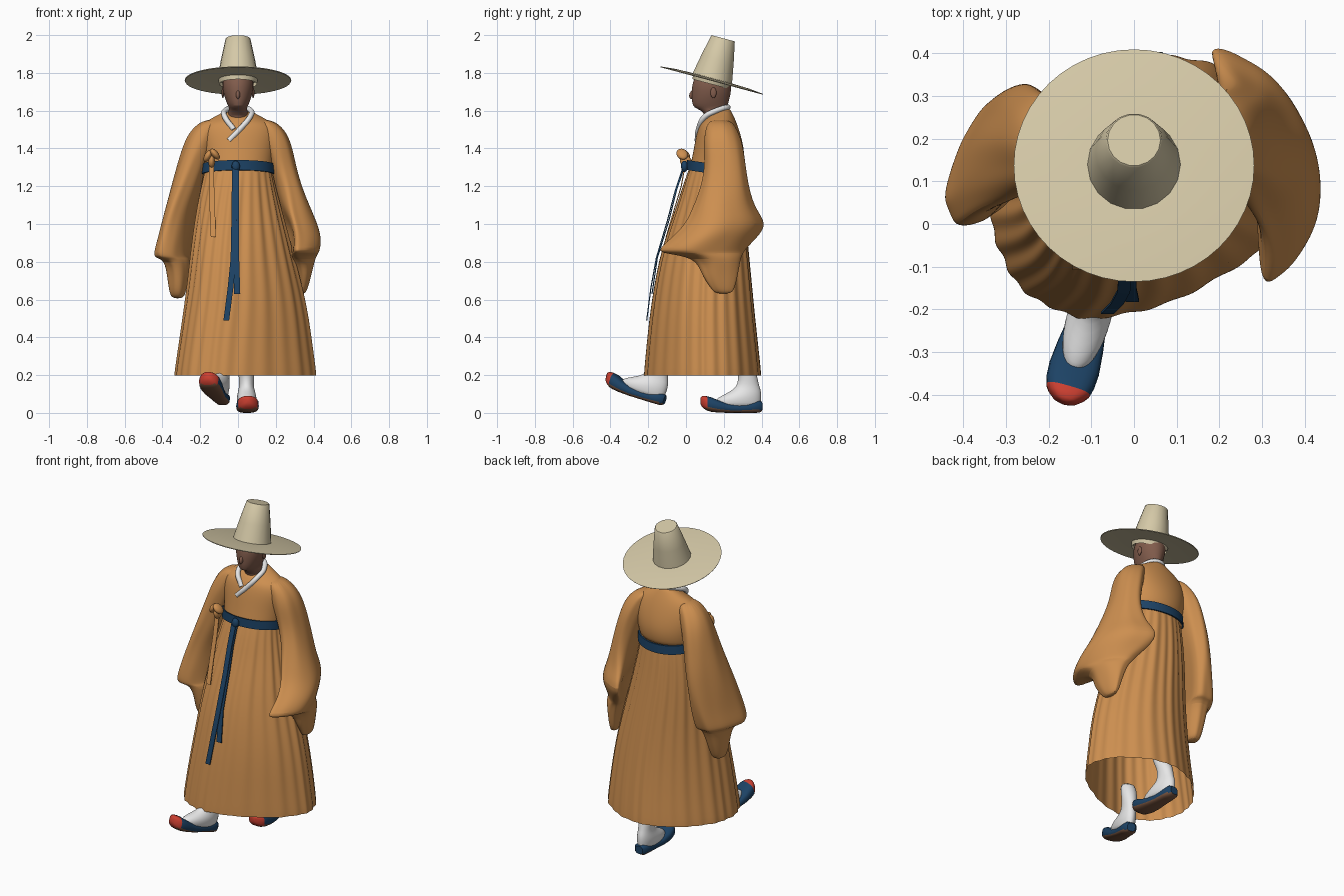
import bpy, bmesh, math
from mathutils import Matrix, Vector

if "Cube" in bpy.data.objects:
    bpy.data.objects.remove(bpy.data.objects["Cube"])


def material(name, rgb):
    m = bpy.data.materials.new(name)
    m.diffuse_color = (*rgb, 1)
    m.use_nodes = True
    m.node_tree.nodes["Principled BSDF"].inputs["Base Color"].default_value = m.diffuse_color
    return m


ORANGE = material("orange cloth", (0.61, 0.275, 0.08))
CREAM = material("cream straw", (0.66, 0.58, 0.385))
BLUE = material("navy blue", (0.012, 0.055, 0.13))
WHITE = material("white cotton", (0.8, 0.8, 0.8))
SKIN = material("brown skin", (0.22, 0.107, 0.072))
RED = material("red toe", (0.6, 0.05, 0.03))
SOLE = material("brown sole", (0.19, 0.09, 0.05))


def finish(name, bm, mats, subsurf=0, matrix=None, angle=45):
    bmesh.ops.recalc_face_normals(bm, faces=bm.faces)
    me = bpy.data.meshes.new(name)
    bm.to_mesh(me)
    bm.free()
    for m in mats:
        me.materials.append(m)
    ob = bpy.data.objects.new(name, me)
    bpy.context.collection.objects.link(ob)
    if matrix:
        ob.matrix_world = matrix
    if subsurf:
        mod = ob.modifiers.new("smooth", 'SUBSURF')
        mod.levels = mod.render_levels = subsurf
    bpy.ops.object.select_all(action='DESELECT')
    bpy.context.view_layer.objects.active = ob
    ob.select_set(True)
    bpy.ops.object.shade_smooth_by_angle(angle=math.radians(angle))
    return ob


def loft(rings, caps=True):
    """Skin closed rings of points into a tube."""
    bm = bmesh.new()
    vs = [[bm.verts.new(p) for p in r] for r in rings]
    n = len(vs[0])
    for a, b in zip(vs, vs[1:]):
        for i in range(n):
            bm.faces.new((a[i], a[(i + 1) % n], b[(i + 1) % n], b[i]))
    if caps:
        bm.faces.new(vs[0])
        bm.faces.new(vs[-1])
    return bm


def ring(z, x0, x1, y0, y1, shear=0.0, bow=0.0, n=24, fold=lambda a: 0, slope=0.0, power=1.0):
    """Horizontal oval fitted to its extents, sheared in x along y and bowed inward at its ends."""
    cx, cy, hx, ry = (x0 + x1) / 2, (y0 + y1) / 2, (x1 - x0) / 2, (y1 - y0) / 2
    rx = hx if bow else math.sqrt(max(hx ** 2 - (shear * ry) ** 2, (0.6 * hx) ** 2))
    pts = []
    for i in range(n):
        a = math.tau * i / n
        f = 1 + fold(a)
        c, s = math.cos(a), math.sin(a)
        dx = rx * f * math.copysign(abs(c) ** power, c)
        dy = ry * f * math.copysign(abs(s) ** power, s)
        pts.append((cx + dx + shear * dy - bow * s * s, cy + dy, z - slope * dy))
    return pts


def ellipsoid(name, loc, size, mat, rot=(0, 0, 0)):
    bm = bmesh.new()
    bmesh.ops.create_uvsphere(bm, u_segments=16, v_segments=10, radius=1)
    bmesh.ops.scale(bm, vec=size, verts=bm.verts)
    e = Matrix.Rotation(rot[2], 4, 'Z') @ Matrix.Rotation(rot[1], 4, 'Y') @ Matrix.Rotation(rot[0], 4, 'X')
    finish(name, bm, [mat], matrix=Matrix.Translation(loc) @ e)


def ribbon(name, path, width, mat, thick=0.006):
    """Flat strip hanging along a path, facing the front."""
    w, t = width / 2, thick / 2
    rings = [[(x - w, y - t, z), (x + w, y - t, z), (x + w, y + t, z), (x - w, y + t, z)]
             for x, y, z in path]
    finish(name, loft(rings), [mat], angle=30)


# Hat: tilted lathe with wide brim, tapering crown and inner band
tilt = Matrix.Translation((0, 0.138, 1.765)) @ Matrix.Rotation(math.radians(-15), 4, 'X')


def lathe(name, profile, n, mat, caps=True):
    finish(name, loft([ring(z, -r, r, -r, r, n=n) for r, z in profile], caps), [mat], matrix=tilt, angle=35)


lathe("hat_brim", [(0.1, -0.002), (0.2, -0.003), (0.28, -0.008), (0.282, -0.004), (0.2, 0.004), (0.1, 0.007)], 48, CREAM)
lathe("hat_crown", [(0.11, 0.002), (0.09, 0.11), (0.066, 0.222), (0.062, 0.226)], 18, CREAM)
lathe("hat_inner_band", [(0.1, -0.025), (0.105, 0.0)], 24, CREAM, False)

# Head and neck
head = [(1.48, -.055, .055, .12, .23), (1.59, -.055, .055, .105, .218), (1.61, -.045, .045, .058, .218),
        (1.622, -.052, .052, .034, .22), (1.66, -.068, .068, .03, .23), (1.70, -.08, .08, .03, .24),
        (1.75, -.085, .085, .032, .24), (1.80, -.072, .072, .06, .23), (1.83, -.035, .035, .1, .19)]
finish("head", loft([ring(*r) for r in head]), [SKIN], 1)
ellipsoid("nose", (0, 0.034, 1.685), (0.011, 0.016, 0.024), SKIN, (-0.35, 0, 0))
for s, side in ((-1, "left"), (1, "right")):
    ellipsoid(side + "_ear", (s * 0.08, 0.145, 1.695), (0.007, 0.016, 0.028), SKIN)

# Jacket body, its neckline lower at the front
body = [(1.595, -.062, .062, .1, .225, -.45), (1.572, -.105, .105, .088, .24, -.35),
        (1.538, -.19, .19, .072, .265, -.1), (1.47, -.21, .21, .053, .292, 0), (1.38, -.195, .195, .037, .312, 0),
        (1.31, -.185, .185, .022, .305, 0), (1.27, -.176, .176, .018, .288, 0)]
finish("jacket", loft([ring(*r[:5], slope=r[5]) for r in body]), [ORANGE], 2)


# Pleated skirt, open at the hem
def pleat(amount):
    return lambda a: amount * (math.cos(26 * a + 0.6 * math.sin(3 * a)) + 0.6 * math.sin(11 * a + 1))


skirt = [(1.30, -.175, .175, .02, .285, 0, .007), (1.22, -.19, .19, -.01, .295, .02, .016),
         (1.1, -.215, .22, -.045, .305, .07, .018), (.95, -.235, .26, -.1, .32, .12, .018),
         (.8, -.25, .3, -.142, .335, .17, .016), (.65, -.265, .34, -.17, .35, .2, .014),
         (.5, -.285, .37, -.192, .365, .23, .012), (.35, -.305, .39, -.208, .382, .25, .011),
         (.22, -.325, .408, -.22, .396, .25, .01), (.197, -.326, .409, -.221, .397, .25, .01)]
finish("skirt", loft([ring(*r[:6], bow=.055 * (1.301 - r[0]) / 1.1, n=156, fold=pleat(r[6]),
                           power=1 + .12 * (1.3 - r[0])) for r in skirt], False), [ORANGE], 1, angle=60)


# Wide hanging sleeves
def soft(k):
    return lambda a: 0.03 * math.sin(5 * a + 4 * k) + 0.02 * math.cos(8 * a - 5 * k)


right = [(1.555, .08, .18, .12, .235), (1.5, .1, .25, .1, .27), (1.42, .13, .285, .09, .3),
         (1.3, .165, .31, .1, .315), (1.18, .195, .345, .075, .335, -.1, .01),
         (1.08, .22, .385, .035, .37, -.2, .05), (1.0, .26, .415, .0, .435, -.28, .09),
         (.93, .28, .435, -.07, .385, -.25, .09), (.87, .285, .435, -.14, .325, -.12, .07),
         (.845, .285, .425, -.135, .31, -.1, .06), (.825, .28, .41, .05, .295, -.12, .03),
         (.74, .295, .39, .08, .28, -.15), (.66, .31, .37, .13, .26, -.1), (.63, .325, .355, .16, .24)]
left = [(1.555, -.18, -.08, .12, .235), (1.5, -.25, -.1, .1, .27), (1.42, -.29, -.13, .08, .3),
        (1.3, -.325, -.165, .07, .315, .1), (1.18, -.36, -.19, .05, .33, .2), (1.05, -.395, -.22, .03, .33, .3),
        (.92, -.42, -.24, .005, .31, .33), (.84, -.442, -.25, -.005, .29, .33), (.82, -.43, -.25, .005, .28, .3),
        (.81, -.39, -.25, .03, .25, .1), (.72, -.375, -.26, .05, .22), (.64, -.365, -.275, .07, .19),
        (.605, -.35, -.29, .1, .17)]
for name, keys in (("right_sleeve", right), ("left_sleeve", left)):
    finish(name, loft([ring(*r, fold=soft(r[0]), power=.8 if name[0] == "l" and .815 < r[0] < 1 else 1)
                       for r in keys]), [ORANGE], 2)

# Belt, knot and long tails
band = [(1.328, .004), (1.328, .012), (1.275, .014), (1.275, .004)]
finish("belt", loft([ring(z - .012, -.18 - o, .18 + o, .018 - o, .296 + o, n=48, slope=.15)
                     for z, o in band], False), [BLUE], angle=30)
ellipsoid("belt_knot", (-0.012, -0.008, 1.305), (0.022, 0.018, 0.03), BLUE)
ribbon("belt_tail_short", [(-.01, -.006, 1.31), (-.012, -.05, 1.18), (-.012, -.09, 1.02), (-.01, -.152, .82),
                           (-.004, -.18, .63)], .032, BLUE)
ribbon("belt_tail_long", [(-.018, -.012, 1.31), (-.018, -.056, 1.18), (-.02, -.098, 1.02), (-.024, -.157, .82),
                          (-.04, -.186, .66), (-.062, -.208, .49)], .03, BLUE)

# Side bow on the jacket
for i, (x, y, z, r) in enumerate(((-.16, -.01, 1.36, .5), (-.122, -.02, 1.37, -.7), (-.14, .0, 1.33, 0))):
    ellipsoid("bow_loop_%d" % i, (x, y, z), (0.018, 0.03, 0.036), ORANGE, (0.5, r, 0))
ribbon("bow_tail", [(-.14, 0, 1.34), (-.14, -.025, 1.2), (-.135, -.07, 1.05), (-.13, -.105, .93)], .028, ORANGE)

# Crossed white collar
cu = bpy.data.curves.new("collar", 'CURVE')
cu.dimensions = '3D'
cu.bevel_depth = 0.0145
cu.bevel_resolution = 3
cu.use_fill_caps = True
sp = cu.splines.new('BEZIER')
path = [(-.048, .06, 1.442), (.008, .066, 1.5), (.064, .1, 1.568), (.068, .16, 1.6), (0, .222, 1.618),
        (-.068, .16, 1.6), (-.07, .1, 1.568), (-.022, .068, 1.5)]
sp.bezier_points.add(len(path) - 1)
for bp, co in zip(sp.bezier_points, path):
    bp.co = co
    bp.handle_left_type = bp.handle_right_type = 'AUTO'
cu.materials.append(WHITE)
bpy.context.collection.objects.link(bpy.data.objects.new("collar", cu))

# Feet: shoe lofted from heel to toe, sock lofted upward
shoe = [(0, .024, .01, .058), (.015, .038, .001, .066), (.06, .043, 0, .058), (.12, .046, 0, .048),
        (.18, .055, 0, .05), (.235, .06, .002, .068), (.27, .058, .006, .083), (.292, .053, .012, .088),
        (.305, .044, .02, .09), (.32, .028, .034, .088), (.327, .01, .05, .08)]
sock = [(.025, .012, .24, .044), (.055, .006, .255, .051), (.078, .004, .24, .053), (.1, .004, .195, .049),
        (.125, .008, .15, .042), (.15, .018, .13, .038), (.2, .026, .125, .042), (.24, .045, .14, .045),
        (.32, .09, .18, .045)]


def foot(side, matrix):
    rings = []
    for t, hw, zb, zt in shoe:
        pts = []
        for i in range(20):
            c, s = math.cos(math.tau * i / 20), math.sin(math.tau * i / 20)
            pts.append((hw * math.copysign(abs(c) ** .7, c), -t,
                        (zb + zt) / 2 + (zt - zb) / 2 * math.copysign(abs(s) ** .7, s)))
        rings.append(pts)
    bm = loft(rings)
    bmesh.ops.recalc_face_normals(bm, faces=bm.faces)
    for f in bm.faces:
        t = -f.calc_center_median().y
        f.material_index = 2 if f.normal.z < -0.4 and t < .3 else (1 if t > 0.292 else 0)
    finish(side + "_shoe", bm, [BLUE, RED, SOLE], matrix=matrix)
    bm = loft([ring(z, -w, w, -t1, -t0) for z, t0, t1, w in sock])
    finish(side + "_sock", bm, [WHITE], 1, matrix=matrix)


foot("left", Matrix.Translation((-0.078, -0.122, 0.035)) @ Matrix.Rotation(math.radians(-16), 4, 'Z')
     @ Matrix.Rotation(math.radians(-17), 4, 'X') @ Matrix.Diagonal((1, 1.05, 1, 1)))
foot("right", Matrix.Translation((0.042, 0.403, 0)) @ Matrix.Rotation(math.radians(2), 4, 'Z'))
